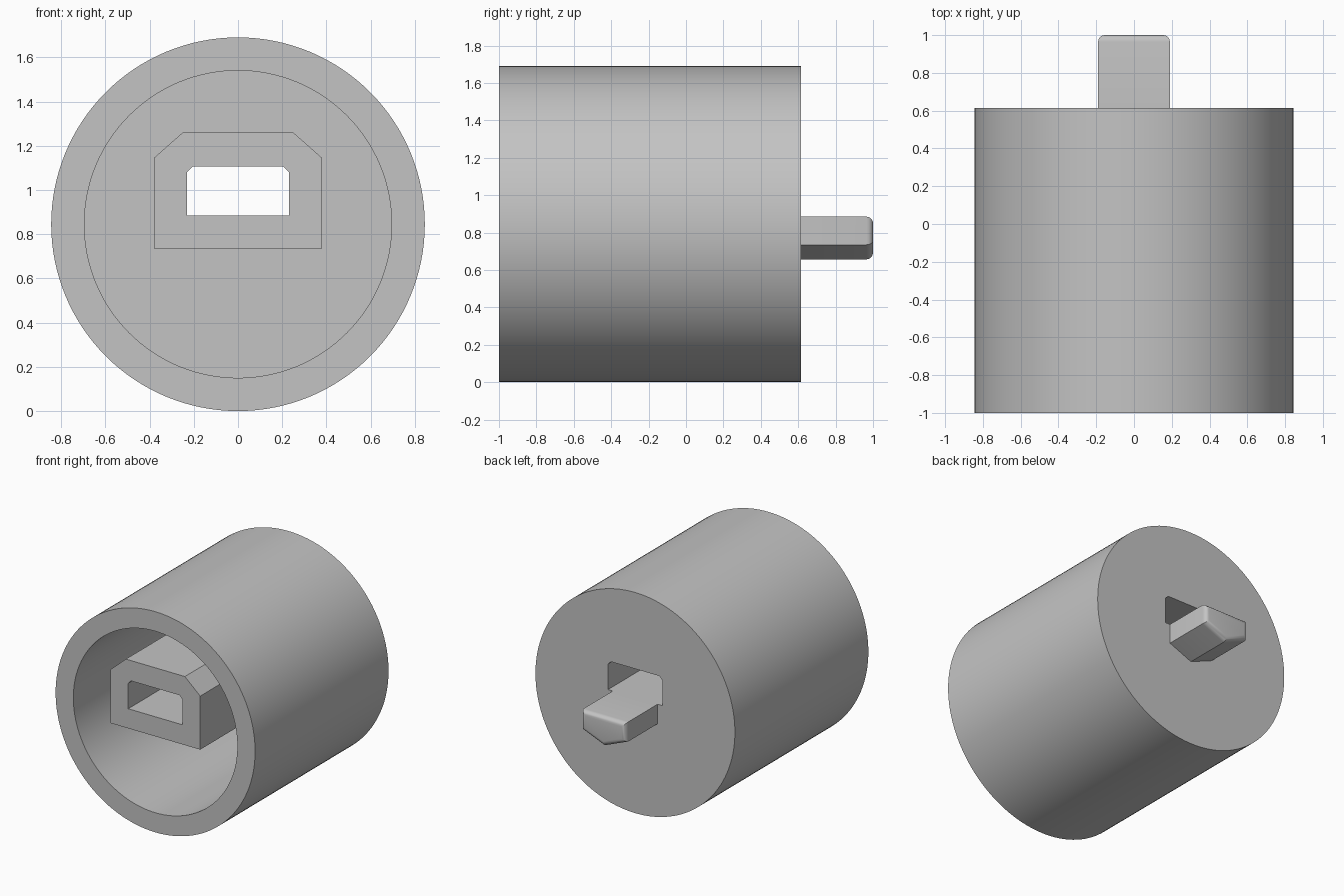
import bpy
import bmesh
from math import radians, pi, cos, sin

if "Cube" in bpy.data.objects:
    bpy.data.objects.remove(bpy.data.objects["Cube"], do_unlink=True)

CENTRE, FRONT, BACK = 0.845, -1.0, 0.615
FLOOR = BACK - 0.15

grey = bpy.data.materials.new("plain grey")
grey.use_nodes = True
grey.diffuse_color = (0.55, 0.55, 0.55, 1)
grey.node_tree.nodes["Principled BSDF"].inputs["Base Color"].default_value = grey.diffuse_color


def prism(name, outline, y0, y1, round_end=0):
    """Extrude an (x, z) outline from y0 to y1, optionally rounding the rim at y1."""
    bm = bmesh.new()
    face = bm.faces.new([bm.verts.new((x, y0, z)) for x, z in outline])
    new = bmesh.ops.extrude_face_region(bm, geom=[face])["geom"]
    ends = [v for v in new if isinstance(v, bmesh.types.BMVert)]
    bmesh.ops.translate(bm, verts=ends, vec=(0, y1 - y0, 0))
    bmesh.ops.recalc_face_normals(bm, faces=bm.faces)
    if round_end:
        rim = [e for e in bm.edges if all(v in ends for v in e.verts)]
        bmesh.ops.bevel(bm, geom=rim, offset=round_end, segments=5,
                        profile=0.5, affect='EDGES')
    mesh = bpy.data.meshes.new(name)
    bm.to_mesh(mesh)
    bm.free()
    mesh.materials.append(grey)
    obj = bpy.data.objects.new(name, mesh)
    bpy.context.collection.objects.link(obj)
    return obj


def circle(radius, count=128):
    return [(radius * cos(2 * pi * i / count), CENTRE + radius * sin(2 * pi * i / count))
            for i in range(count)]


def slot(half, low, high, cut_x, cut_z):
    """Rectangle with its two upper corners cut off."""
    return [(-half, low), (half, low), (half, high - cut_z), (half - cut_x, high),
            (cut_x - half, high), (-half, high - cut_z)]


def combine(target, tool, operation):
    tool.hide_render = True
    mod = target.modifiers.new(operation.lower(), 'BOOLEAN')
    mod.object, mod.operation, mod.solver = tool, operation, 'EXACT'
    bpy.context.view_layer.objects.active = target
    bpy.ops.object.modifier_apply(modifier=mod.name)
    bpy.data.objects.remove(tool, do_unlink=True)


def smooth(obj):
    bpy.ops.object.select_all(action='DESELECT')
    obj.select_set(True)
    bpy.context.view_layer.objects.active = obj
    bpy.ops.object.shade_smooth_by_angle(angle=radians(25))


# Round shell, open at the front
shell = prism("round_shell", circle(0.845), FRONT, BACK)
combine(shell, prism("cavity_cutter", circle(0.695), FRONT - 0.2, FLOOR), 'DIFFERENCE')

# Inner sleeve from the floor to the front rim
combine(shell, prism("inner_sleeve", slot(0.38, 0.735, 1.26, 0.13, 0.115),
                     FRONT, FLOOR + 0.05), 'UNION')

# Slot running right through sleeve and floor
combine(shell, prism("slot_cutter", slot(0.23, 0.885, 1.105, 0.025, 0.025),
                     FRONT - 0.2, BACK + 0.2), 'DIFFERENCE')
smooth(shell)

# Keel-shaped tongue under the slot at the back
tongue = prism("rear_tongue", [(-0.19, 0.885), (-0.19, 0.735), (0, 0.657),
                               (0.19, 0.735), (0.19, 0.885)], BACK - 0.005, 1.0, 0.035)
smooth(tongue)
